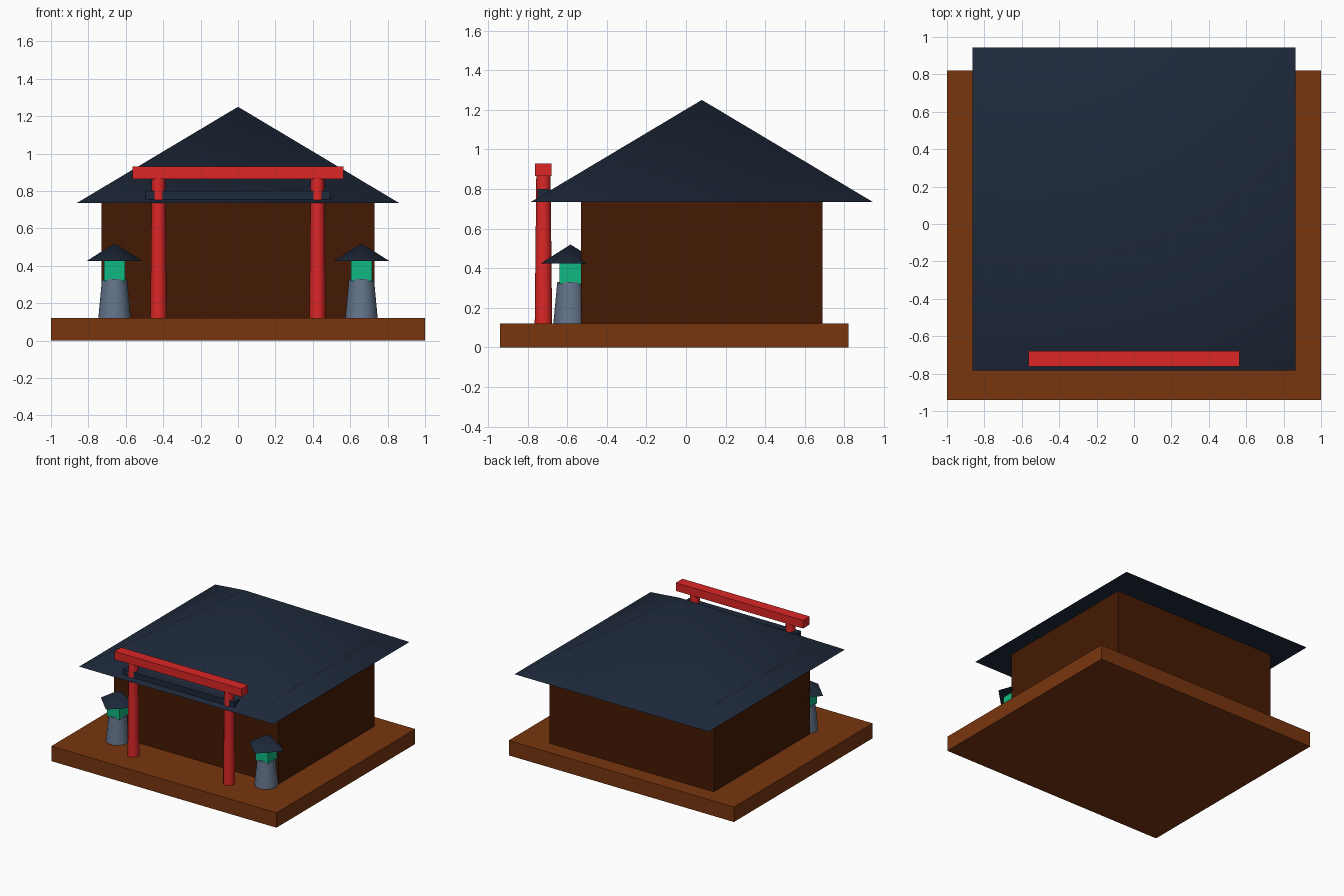
import bpy, math

if "Cube" in bpy.data.objects:
    bpy.data.objects.remove(bpy.data.objects["Cube"], do_unlink=True)


def material(name, hex_code):
    # hex sRGB to linear
    def linear(c):
        return c / 12.92 if c <= 0.04045 else ((c + 0.055) / 1.055) ** 2.4
    rgb = [linear(int(hex_code[i:i + 2], 16) / 255) for i in (0, 2, 4)]
    m = bpy.data.materials.new(name)
    m.use_nodes = True
    m.diffuse_color = (*rgb, 1)
    m.node_tree.nodes["Principled BSDF"].inputs["Base Color"].default_value = (*rgb, 1)
    return m


WOOD = material("brown_wood", "78350f")
DARK_WOOD = material("dark_brown_wood", "451a03")
SLATE = material("dark_slate", "1e293b")
RED = material("red_paint", "dc2626")
STONE = material("grey_stone", "64748b")
GREEN = material("green_glow", "10b981")


def box(name, mat, x, y, z):
    """Box between the given (low, high) ranges."""
    ranges = (x, y, z)
    bpy.ops.mesh.primitive_cube_add(size=1, location=[(a + b) / 2 for a, b in ranges])
    ob = bpy.context.object
    ob.name = name
    ob.scale = [b - a for a, b in ranges]
    bpy.ops.object.transform_apply(location=False, rotation=False, scale=True)
    ob.data.materials.append(mat)
    return ob


def cone(name, mat, x, y, z, r_low, r_top, sides, turn=0):
    """Tapered column or pyramid standing between z[0] and z[1]."""
    bpy.ops.mesh.primitive_cone_add(
        vertices=sides, radius1=r_low, radius2=r_top, depth=z[1] - z[0],
        location=(x, y, (z[0] + z[1]) / 2), rotation=(0, 0, turn))
    ob = bpy.context.object
    ob.name = name
    ob.data.materials.append(mat)
    bpy.ops.object.shade_smooth_by_angle(angle=math.radians(60))
    return ob


# Platform, hall and pyramid roof
FLOOR = 0.12
HALL_Y = 0.08
box("platform", WOOD, (-1, 1), (-0.94, 0.82), (0, FLOOR))
box("hall_walls", DARK_WOOD, (-0.73, 0.73), (HALL_Y - 0.61, HALL_Y + 0.61), (FLOOR, 0.815))
cone("roof", SLATE, 0, HALL_Y, (0.735, 1.25), 0.863 * math.sqrt(2), 0, 4, math.pi / 4)

# Gate beams
GATE_Y = -0.72
box("gate_top_beam", RED, (-0.565, 0.565), (GATE_Y - 0.042, GATE_Y + 0.042), (0.865, 0.93))
box("gate_lower_beam", SLATE, (-0.495, 0.495), (GATE_Y - 0.03, GATE_Y + 0.03), (0.755, 0.80))

# Gate posts and lanterns on both sides
LAMP_X, LAMP_Y = 0.66, -0.583
for side, s in (("left", 1), ("right", -1)):
    cone(f"{side}_gate_post", RED, s * 0.425, GATE_Y, (FLOOR, 0.87), 0.044, 0.036, 12)
    x = s * LAMP_X
    cone(f"{side}_lantern_base", STONE, x, LAMP_Y, (FLOOR, 0.33), 0.087, 0.067, 12)
    box(f"{side}_lantern_light", GREEN, (x - 0.056, x + 0.056),
        (LAMP_Y - 0.056, LAMP_Y + 0.056), (0.32, 0.435))
    cone(f"{side}_lantern_cap", SLATE, x, LAMP_Y, (0.425, 0.52), 0.15, 0, 4)
